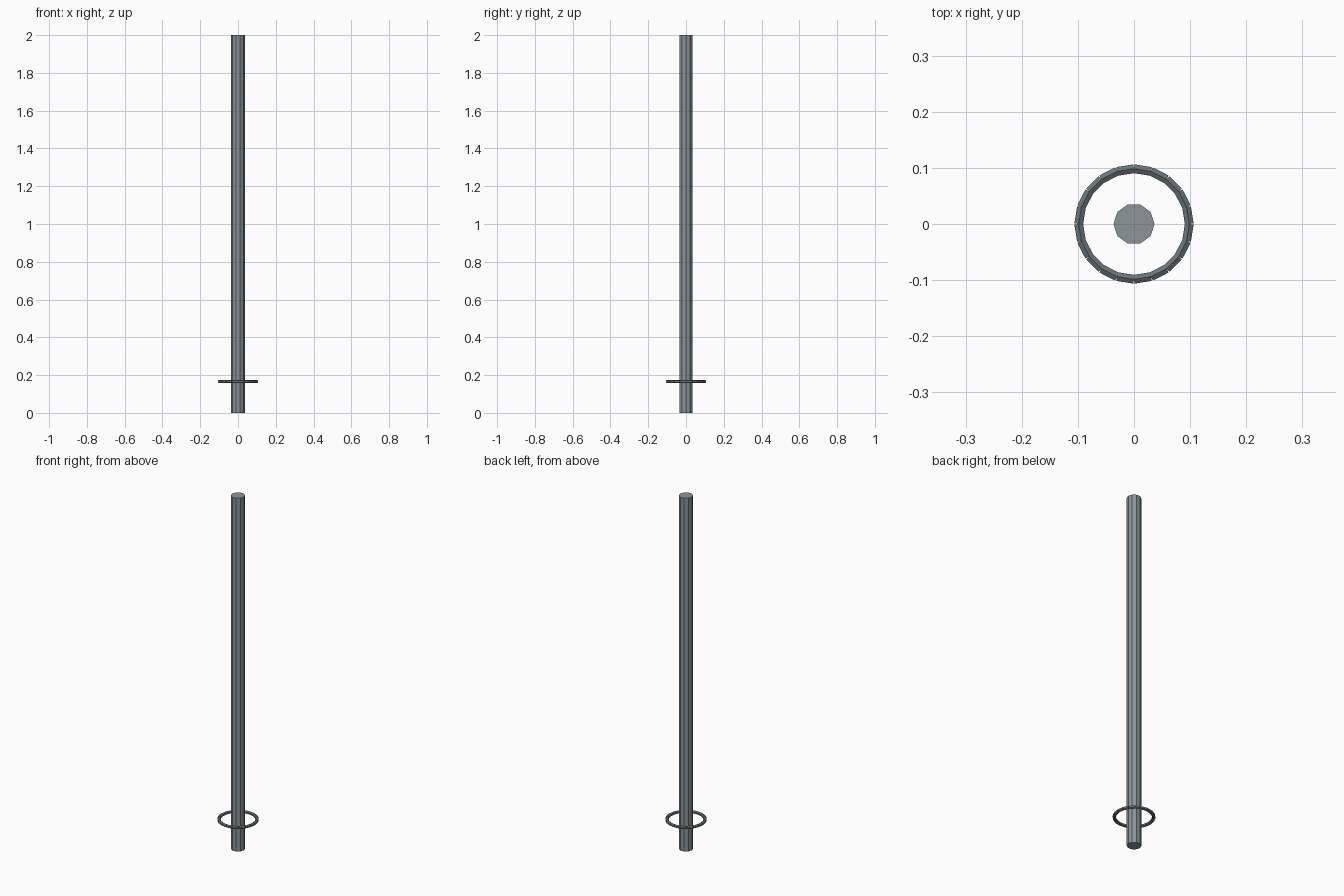
import bpy, bmesh
from math import pi, sin, cos
from mathutils import Matrix, Vector

if "Cube" in bpy.data.objects:
    bpy.data.objects.remove(bpy.data.objects["Cube"])

POLE_R, POLE_H = 0.0365, 2.0
RING_R, TUBE_R, RING_Z, SEGMENTS = 0.0985, 0.009, 0.166, 20


def material(name, color):
    mat = bpy.data.materials.new(name)
    mat.diffuse_color = color
    mat.use_nodes = True
    mat.node_tree.nodes["Principled BSDF"].inputs["Base Color"].default_value = mat.diffuse_color
    return mat


def finish(name, bm, mat):
    mesh = bpy.data.meshes.new(name)
    bm.to_mesh(mesh)
    bm.free()
    mesh.materials.append(mat)
    obj = bpy.data.objects.new(name, mesh)
    bpy.context.collection.objects.link(obj)
    return obj


def add_rod(bm, a, b, radius, sides):
    """Capped prism between two points."""
    axis = b - a
    rot = axis.to_track_quat('Z', 'Y').to_matrix().to_4x4()
    bmesh.ops.create_cone(bm, cap_ends=True, segments=sides, radius1=radius,
                          radius2=radius, depth=axis.length,
                          matrix=Matrix.Translation((a + b) / 2) @ rot)


pole_metal = material("pole_metal", (0.26, 0.30, 0.315, 1))
ring_metal = material("ring_metal", (0.15, 0.175, 0.19, 1))

# Ten-sided upright pole, corners on the x axis
bm = bmesh.new()
profile = [(POLE_R * cos(i * pi / 5), POLE_R * sin(i * pi / 5), 0) for i in range(10)]
base = bm.faces.new([bm.verts.new(p) for p in profile])
top = bmesh.ops.extrude_face_region(bm, geom=[base], use_keep_orig=True)
bmesh.ops.translate(bm, vec=(0, 0, POLE_H),
                    verts=[v for v in top['geom'] if isinstance(v, bmesh.types.BMVert)])
bmesh.ops.recalc_face_normals(bm, faces=bm.faces)
finish("pole", bm, pole_metal)

# Loose ring of straight rods laid end to end
bm = bmesh.new()
points = [Vector((RING_R * cos(2 * pi * i / SEGMENTS),
                  RING_R * sin(2 * pi * i / SEGMENTS), RING_Z)) for i in range(SEGMENTS)]
for i, p in enumerate(points):
    add_rod(bm, p, points[(i + 1) % SEGMENTS], TUBE_R, 6)
finish("ring", bm, ring_metal)
